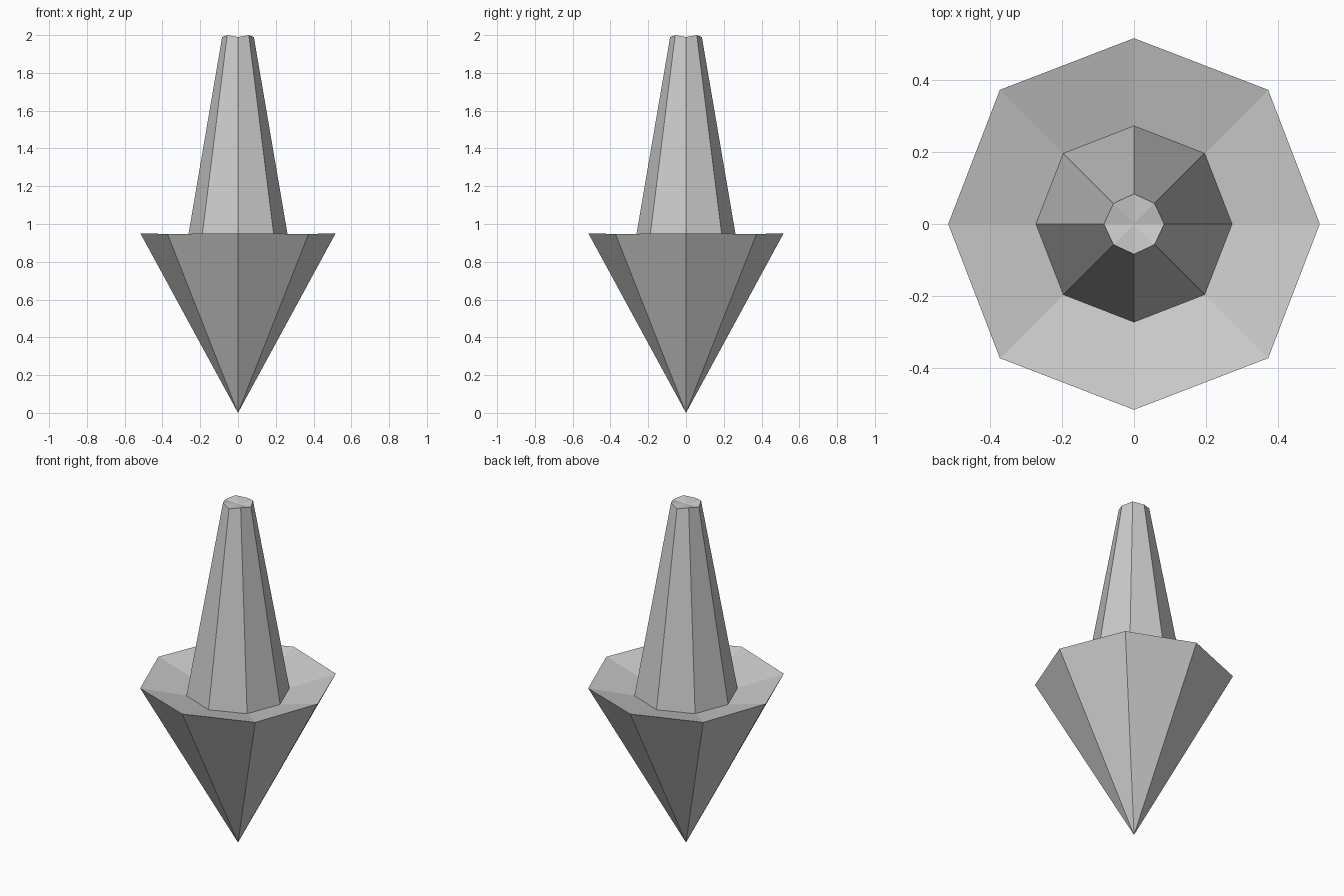
import bpy, bmesh
from math import sin, cos, pi

if "Cube" in bpy.data.objects:
    bpy.data.objects.remove(bpy.data.objects["Cube"])

SIDES = 8


def ring(bm, r_axis, r_diag, z_axis, z_diag):
    """Octagon whose axis and diagonal corners may differ slightly."""
    verts = []
    for i in range(SIDES):
        a = 2 * pi * i / SIDES
        r, z = (r_diag, z_diag) if i % 2 else (r_axis, z_axis)
        verts.append(bm.verts.new((r * cos(a), r * sin(a), z)))
    return verts


def bridge(bm, low, high):
    for i in range(SIDES):
        j = (i + 1) % SIDES
        bm.faces.new((low[i], low[j], high[j], high[i]))


def fan(bm, loop, z, up):
    tip = bm.verts.new((0, 0, z))
    for i in range(SIDES):
        j = (i + 1) % SIDES
        a, b = (loop[i], loop[j]) if up else (loop[j], loop[i])
        bm.faces.new((a, b, tip))


def finish(bm, name):
    mesh = bpy.data.meshes.new(name)
    bm.to_mesh(mesh)
    bm.free()
    obj = bpy.data.objects.new(name, mesh)
    bpy.context.collection.objects.link(obj)


BASE = (0.273, 0.278, 0.883, 0.883)  # seam between the two parts

# Inverted cone with a shallow dished top
bm = bmesh.new()
rim = ring(bm, 0.517, 0.528, 0.951, 0.947)
fan(bm, rim, 0, up=False)
bridge(bm, rim, ring(bm, *BASE))
finish(bm, "pointed_cone")

# Tapered stem with a slightly sunken cap
bm = bmesh.new()
top = ring(bm, 0.084, 0.081, 1.99, 2.0)
bridge(bm, ring(bm, *BASE), top)
fan(bm, top, 1.985, up=True)
finish(bm, "tapered_stem")
